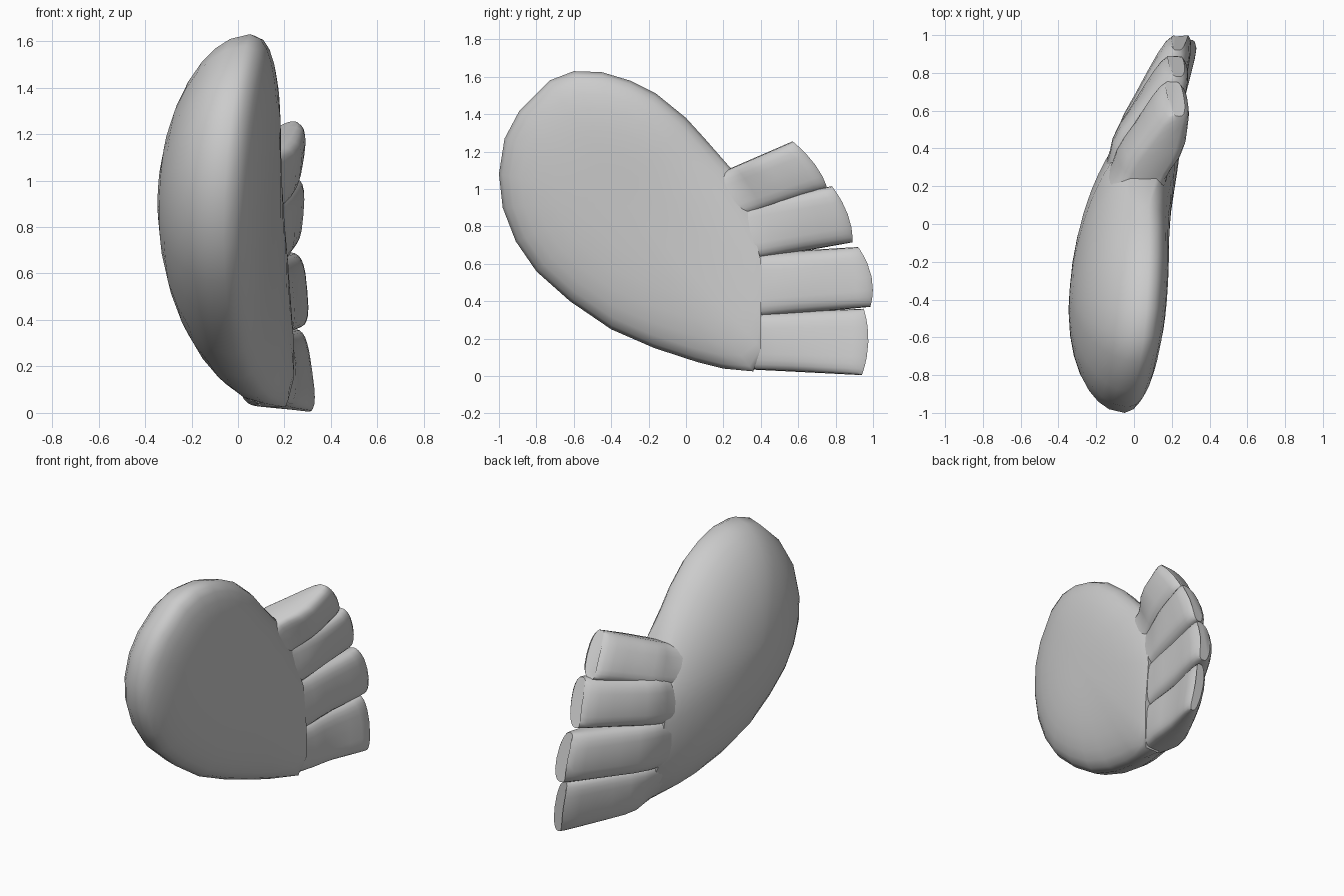
import bpy, bmesh, math

if "Cube" in bpy.data.objects:
    bpy.data.objects.remove(bpy.data.objects["Cube"])


def skin(name, rings, angle):
    """Loft closed rings of points into a capped, smooth-shaded solid."""
    bm = bmesh.new()
    rows = [[bm.verts.new(p) for p in ring] for ring in rings]
    n = len(rows[0])
    for a, b in zip(rows, rows[1:]):
        for i in range(n):
            j = (i + 1) % n
            bm.faces.new((a[i], a[j], b[j], b[i]))
    bm.faces.new(rows[0][::-1])
    bm.faces.new(rows[-1])
    bmesh.ops.remove_doubles(bm, verts=bm.verts, dist=.0005)
    bmesh.ops.recalc_face_normals(bm, faces=bm.faces)
    mesh = bpy.data.meshes.new(name)
    bm.to_mesh(mesh)
    bm.free()
    obj = bpy.data.objects.new(name, mesh)
    bpy.context.collection.objects.link(obj)
    bpy.ops.object.select_all(action='DESELECT')
    obj.select_set(True)
    bpy.context.view_layer.objects.active = obj
    bpy.ops.object.shade_smooth_by_angle(angle=math.radians(angle))


# Wing body: egg-shaped side outline (y, z), domed outside, flatter inside
OUTLINE = [(-1, 1.08), (-.97, 1.27), (-.89, 1.42), (-.73, 1.58), (-.6, 1.63),
           (-.45, 1.625), (-.3, 1.58), (-.16, 1.51), (0, 1.38), (.1, 1.27),
           (.24, 1.11), (.33, .88), (.4, .62), (.4, .33), (.4, .15),
           (.36, .025), (.2, .04), (.06, .075), (-.17, .15), (-.4, .25),
           (-.62, .4), (-.8, .56), (-.91, .72), (-.98, .9)]
# Points where the body stays thick and runs on into the feathers
THICK = {10: .96, 11: .8, 12: .74, 13: .78, 14: .88, 15: .98}
CY, CZ = -.35, .95


def surface_x(y, z, e, side):
    """Body surface x; e runs from 0 at the middle to 1 at the rim."""
    tail = .17 * max(0, y + .4) ** 2 * max(0, 1.1 - z)
    h = z - 1.08
    rim = -.05 + .1 * (y + 1) + .08 * h + .06 * h * h + tail
    if side < 0:
        return rim - .345 * math.sqrt(max(0, 1 - e ** 2))
    return rim + .155 * math.sqrt(max(0, 1 - e ** 3))


def rim_e(i, side):
    e = THICK.get(i % len(OUTLINE), 1)
    return e if side < 0 else 1 - (1 - e) * .6


def body_ring(t, side):
    ring = []
    for i, (y, z) in enumerate(OUTLINE):
        y, z = CY + (y - CY) * t, CZ + (z - CZ) * t
        ring.append((surface_x(y, z, t * rim_e(i, side), side), y, z))
    return ring


def body_x(y, z, side):
    """Body surface at any side-view point, carried on past the rim."""
    dy, dz, n = y - CY, z - CZ, len(OUTLINE)
    for i in range(n):
        (ay, az), (by, bz) = OUTLINE[i], OUTLINE[(i + 1) % n]
        ay, az, by, bz = ay - CY, az - CZ, by - CY, bz - CZ
        det = ay * bz - az * by
        p, q = (dy * bz - dz * by) / det, (ay * dz - az * dy) / det
        if p >= 0 and q >= 0:
            t, u = p + q, q / (p + q)
            e = rim_e(i, side) * (1 - u) + rim_e(i + 1, side) * u
            return surface_x(y, z, min(1, t) * e, side)


steps = [.04, .2, .38, .55, .7, .82, .91, .97, 1]
rings = [body_ring(t, -1) for t in steps]
rings += [body_ring(t, 1) for t in reversed(steps)]
skin("wing_body", rings, 50)


# Feathers: slabs that grow out of the body surface and round off to the tip
def feather(name, top, low, left, right, bulge):
    """left / right: side x at middle and tip, then edge lean at the tip."""
    (ty0, tz0, ty1, tz1), (ly0, lz0, ly1, lz1) = top, low
    rings = []
    for s, thick in ((0, .88), (.12, .96), (.22, 1), (.32, 1.02), (.45, 1.02),
                     (.6, 1), (.75, 1), (.88, .97), (.96, .85), (1, .55)):
        ty, tz = ty0 + (ty1 - ty0) * s, tz0 + (tz1 - tz0) * s
        ly, lz = ly0 + (ly1 - ly0) * s, lz0 + (lz1 - lz0) * s
        b = min(1, s / .6)
        b = b * b * (3 - 2 * b)
        ring = []
        for k in range(24):
            a = 2 * math.pi * k / 24
            c, d = math.cos(a), math.sin(a)
            v = math.copysign(abs(c) ** .6, c)
            w = math.copysign(abs(d) ** (.2 + .45 * s), d)
            f = (1 - v) / 2
            y = ty + (ly - ty) * f + bulge * (1 - v * v) * s
            z = tz + (lz - tz) * f
            side = []
            for sign, (mid, tip, lean) in ((-1, left), (1, right)):
                x = mid + (tip - mid) * (2 * s - 1) - v * lean * s
                side.append(body_x(y, z, sign) * (1 - b) + x * b)
            x = sum(side) / 2 + w * (side[1] - side[0]) / 2 * thick
            ring.append((x, y, z))
        rings.append(ring)
    skin(name, rings, 40)


feather("feather_upper", (.12, 1.06, .57, 1.255), (.25, .83, .755, 1.0),
        (-.03, .14, -.02), (.265, .295, -.02), .03)
feather("feather_second", (.25, .92, .78, 1.015), (.25, .6, .89, .715),
        (-.05, .15, -.01), (.25, .295, -.015), .03)
feather("feather_third", (.25, .65, .92, .69), (.25, .3, .985, .37),
        (-.03, .17, .01), (.25, .315, .015), .04)
feather("feather_lower", (.25, .335, .95, .36), (.25, .04, .94, .005),
        (.04, .22, .03), (.25, .335, .025), .03)
